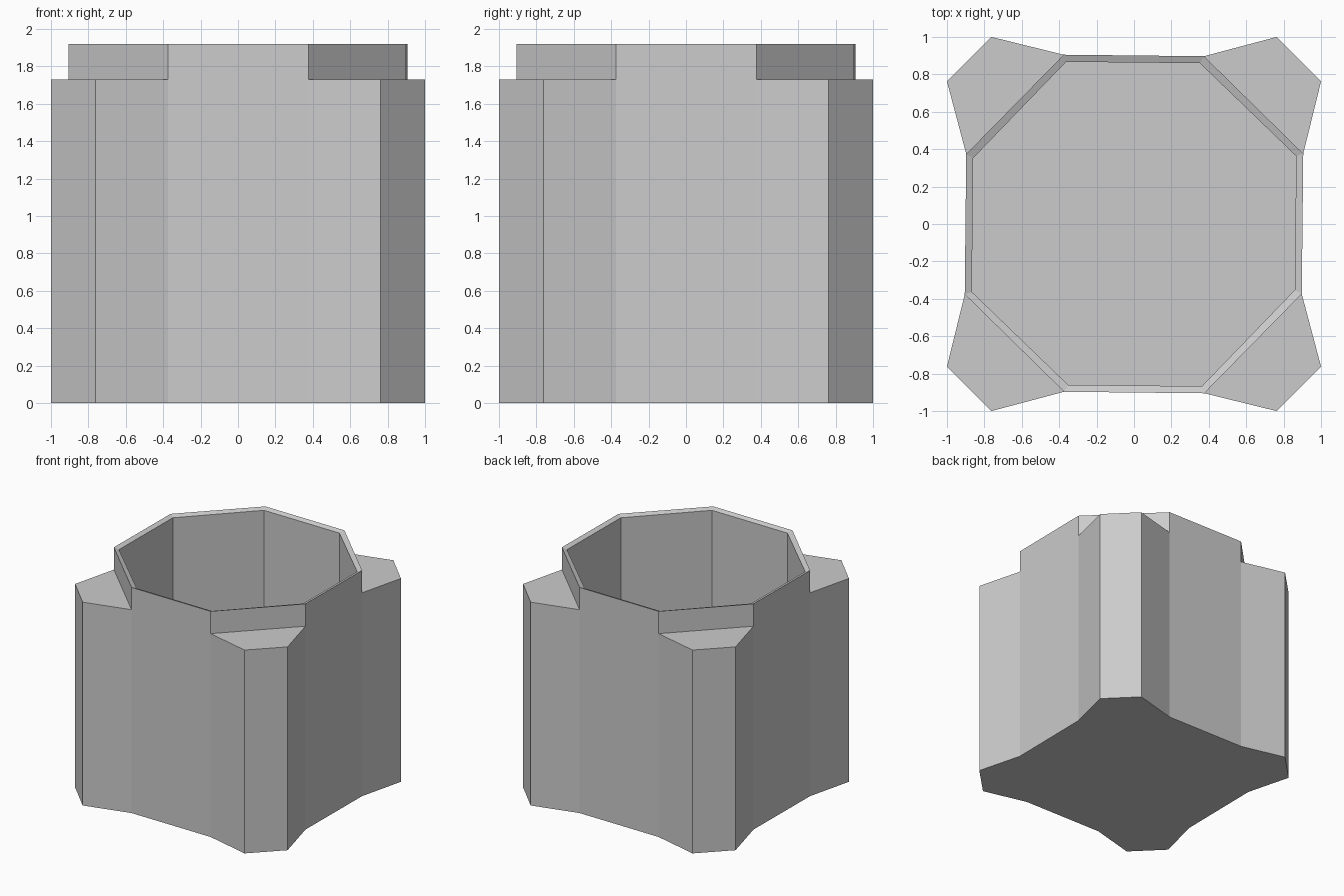
import bpy
import bmesh

cube = bpy.data.objects.get("Cube")
if cube:
    bpy.data.objects.remove(cube, do_unlink=True)

# Heights
SHOULDER, RIM, LIP, FLOOR = 1.73, 1.92, 1.905, 0.04

# One quarter of each outline, repeated by quarter turns
WALL = [(-0.376, 0.905), (0.374, 0.897)]
BUTTRESS = [(0.762, 1.0), (1.0, 0.762)]
INNER = [(-0.363, 0.867), (0.352, 0.86)]

grey = bpy.data.materials.new("plain grey")
grey.use_nodes = True
grey.diffuse_color = (0.6, 0.6, 0.6, 1)
grey.node_tree.nodes["Principled BSDF"].inputs["Base Color"].default_value = (0.6, 0.6, 0.6, 1)

bm = bmesh.new()


def ring(quarter, z):
    """Closed outline of vertices with fourfold turning symmetry."""
    verts = []
    for turn in range(4):
        for x, y in quarter:
            for _ in range(turn):
                x, y = y, -x
            verts.append(bm.verts.new((x, y, z)))
    return verts


def bridge(lower, upper):
    """Quads between two outlines of equal length."""
    n = len(lower)
    for i in range(n):
        j = (i + 1) % n
        bm.faces.new((lower[i], lower[j], upper[j], upper[i]))


# Outer walls with four corner buttresses, and the underside
base = ring(WALL + BUTTRESS, 0)
shoulder = ring(WALL + BUTTRESS, SHOULDER)
bridge(base, shoulder)
bm.faces.new(base)

# Flat buttress tops
for k in range(4):
    bm.faces.new([shoulder[(4 * k + i) % 16] for i in (1, 2, 3, 4)])

# Octagonal collar, inward-sloping rim, inner walls and floor
collar = [v for i, v in enumerate(shoulder) if i % 4 < 2]
rim = ring(WALL, RIM)
lip = ring(INNER, LIP)
floor = ring(INNER, FLOOR)
for lower, upper in ((collar, rim), (rim, lip), (lip, floor)):
    bridge(lower, upper)
bm.faces.new(floor)

bmesh.ops.recalc_face_normals(bm, faces=bm.faces[:])
mesh = bpy.data.meshes.new("buttressed_pot")
bm.to_mesh(mesh)
bm.free()
mesh.materials.append(grey)
pot = bpy.data.objects.new("buttressed_pot", mesh)
bpy.context.scene.collection.objects.link(pot)
